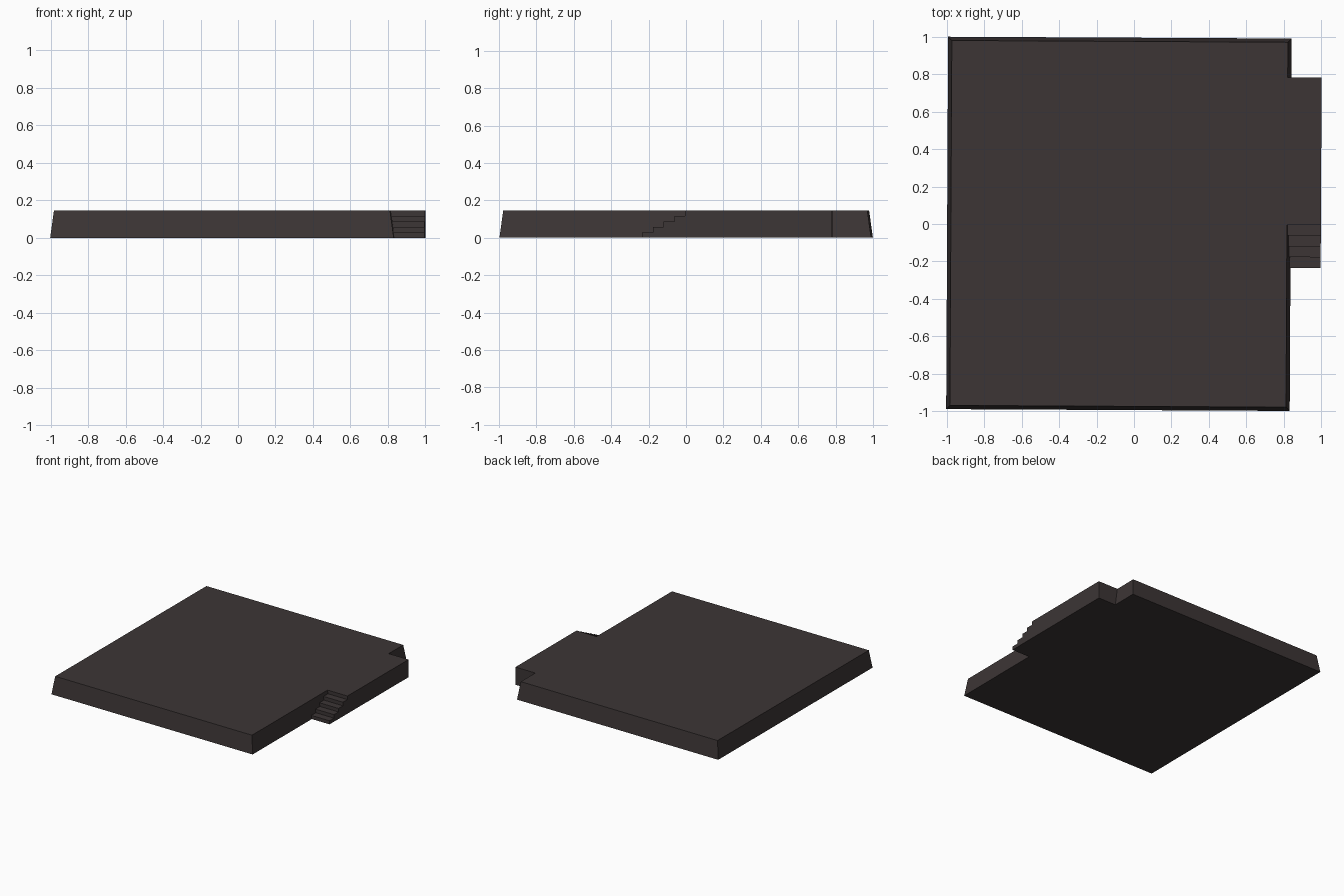
import bpy, bmesh, math
from mathutils import Matrix

if "Cube" in bpy.data.objects:
    bpy.data.objects.remove(bpy.data.objects["Cube"])

H = 0.145      # platform height
INSET = 0.02   # how far the sloped walls lean in at the top
TURN = Matrix.Rotation(math.radians(-0.3), 4, 'Z')

mat = bpy.data.materials.new("dark_stone")
mat.diffuse_color = (0.045, 0.036, 0.036, 1)
mat.use_nodes = True
mat.node_tree.nodes["Principled BSDF"].inputs["Base Color"].default_value = mat.diffuse_color


def make(name, bm):
    bmesh.ops.recalc_face_normals(bm, faces=bm.faces)
    bm.transform(TURN)
    me = bpy.data.meshes.new(name)
    bm.to_mesh(me)
    bm.free()
    me.materials.append(mat)
    ob = bpy.data.objects.new(name, me)
    bpy.context.collection.objects.link(ob)
    return ob


# Wide platform: a box whose walls lean inwards towards the top
x0, x1, y0, y1 = -0.997, 0.836, -0.993, 0.994
bm = bmesh.new()
bmesh.ops.create_cube(bm, size=1)
for v in bm.verts:
    top = v.co.z > 0
    i = INSET if top else 0
    v.co = ((x1 - i) if v.co.x > 0 else (x0 + i),
            (y1 - i) if v.co.y > 0 else (y0 + i),
            H if top else 0)
platform = make("platform", bm)

# Side landing with a flight of steps: stepped profile pushed out along x
RISERS, RUN, START, END = 5, 0.0575, -0.23, 0.787
profile = [(START, 0)]
for k in range(RISERS):
    y = START + k * RUN
    if k:
        profile.append((y, H * k / RISERS))
    profile.append((y, H * (k + 1) / RISERS))
profile += [(END, H), (END, 0)]
bm = bmesh.new()
face = bm.faces.new([bm.verts.new((0.70, y, z)) for y, z in profile])
ext = bmesh.ops.extrude_face_region(bm, geom=[face])
bmesh.ops.translate(bm, vec=(0.297, 0, 0),
                    verts=[g for g in ext["geom"] if isinstance(g, bmesh.types.BMVert)])
steps = make("landing_and_steps", bm)
steps.hide_render = True

# Merge the landing and steps into the platform as one solid
mod = platform.modifiers.new("join_landing", 'BOOLEAN')
mod.operation = 'UNION'
mod.solver = 'EXACT'
mod.object = steps
# Clean the flush top and bottom into single flat faces
platform.modifiers.new("merge_flat", 'DECIMATE').decimate_type = 'DISSOLVE'
platform.modifiers["merge_flat"].angle_limit = math.radians(1)
bpy.context.view_layer.update()
